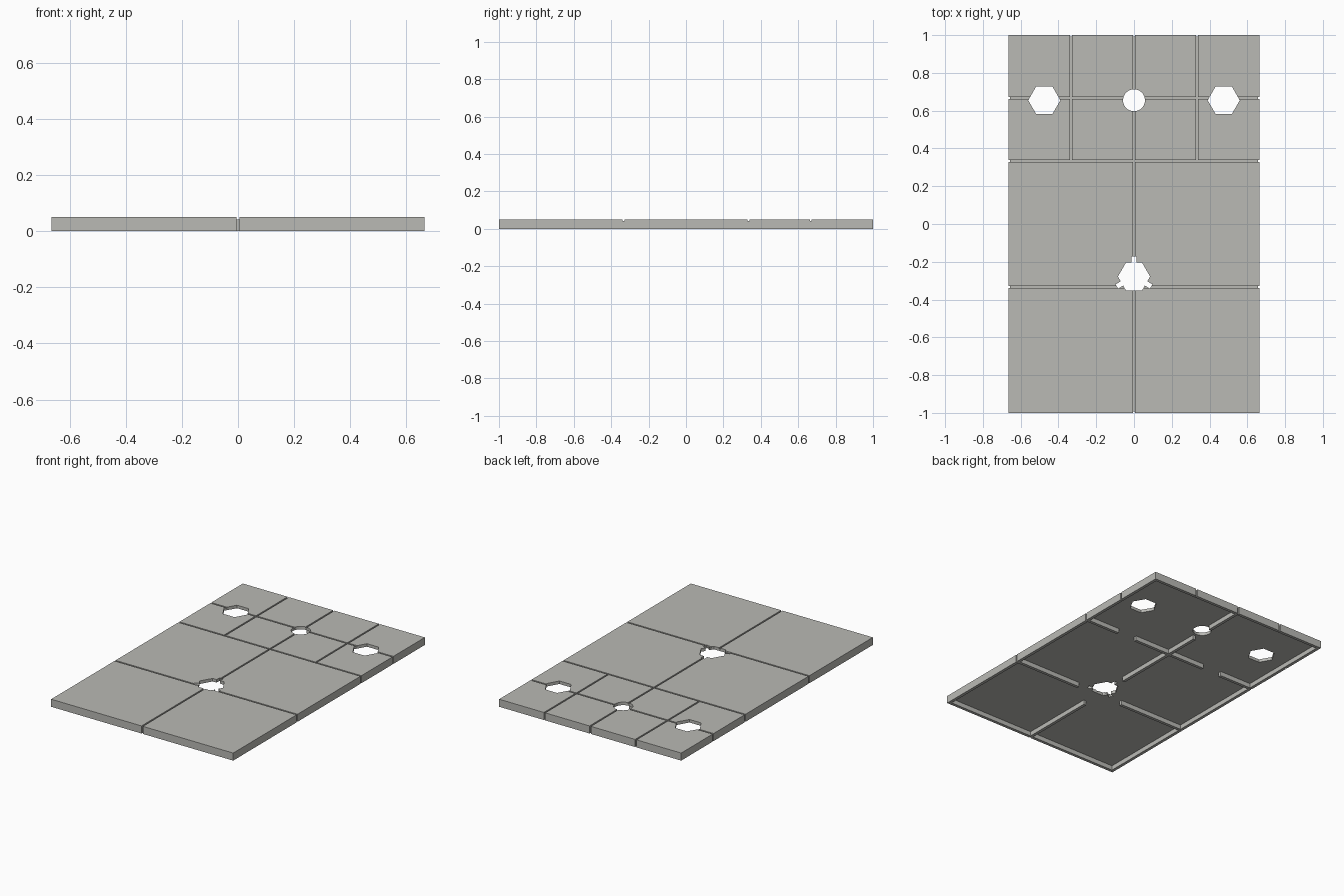
import bpy, bmesh, math
from mathutils import Matrix, Vector

if "Cube" in bpy.data.objects:
    bpy.data.objects.remove(bpy.data.objects["Cube"], do_unlink=True)

W, L, H = 0.665, 1.0, 0.05     # half width, half length, height
WALL, SKIN = 0.02, 0.03        # rim thickness, underside level of the top plate
GROOVE, DEPTH = 0.01, 0.008

grey = bpy.data.materials.new("stone grey")
grey.use_nodes = True
colour = (0.49, 0.49, 0.46, 1)
grey.diffuse_color = colour
grey.node_tree.nodes["Principled BSDF"].inputs["Base Color"].default_value = colour


def add_box(bm, x0, x1, y0, y1, z0, z1):
    size = Vector((x1 - x0, y1 - y0, z1 - z0))
    mid = Vector((x0 + x1, y0 + y1, z0 + z1)) / 2
    bmesh.ops.create_cube(bm, size=1, matrix=Matrix.Translation(mid) @ Matrix.Diagonal(size).to_4x4())


def add_prism(bm, x, y, radius, sides):
    bmesh.ops.create_cone(bm, cap_ends=True, segments=sides, radius1=radius, radius2=radius,
                          depth=0.3, matrix=Matrix.Translation((x, y, 0))
                          @ Matrix.Rotation(math.pi / 2 if sides == 6 else 0, 4, "Z"))


def finish(bm, name):
    mesh = bpy.data.meshes.new(name)
    bm.to_mesh(mesh)
    bm.free()
    mesh.materials.append(grey)
    obj = bpy.data.objects.new(name, mesh)
    bpy.context.collection.objects.link(obj)
    return obj


def cut(target, bm):
    cutter = finish(bm, "cutter")
    cutter.hide_render = True
    mod = target.modifiers.new("cut", "BOOLEAN")
    mod.operation, mod.solver, mod.object = "DIFFERENCE", "EXACT", cutter
    bpy.context.view_layer.objects.active = target
    bpy.ops.object.modifier_apply(modifier=mod.name)
    bpy.data.objects.remove(cutter, do_unlink=True)


def hexagon(bm, x, y, radius):
    # Corners point along x
    bmesh.ops.create_cone(bm, cap_ends=True, segments=6, radius1=radius, radius2=radius, depth=0.3,
                          matrix=Matrix.Translation((x, y, 0)) @ Matrix.Rotation(CORNER, 4, "Z"))


# Find the turn that puts a hexagon corner on the x axis
probe = bmesh.new()
bmesh.ops.create_circle(probe, segments=6, radius=1)
probe.verts.ensure_lookup_table()
CORNER = -math.atan2(probe.verts[0].co.y, probe.verts[0].co.x)
probe.free()

# Slab, hollowed from below
bm = bmesh.new()
add_box(bm, -W, W, -L, L, 0, H)
slab = finish(bm, "floor_slab")
bm = bmesh.new()
add_box(bm, WALL - W, W - WALL, WALL - L, L - WALL, -0.1, SKIN)
cut(slab, bm)

# Tile joints across the top and down the sides
g = GROOVE / 2
third = L / 3


def joint(along_x, pos, start, end):
    """Rectangular groove over the top, with a slot in each side it reaches."""
    def strip(a0, a1, z0, z1):
        bm = bmesh.new()
        if along_x:
            add_box(bm, a0, a1, pos - g, pos + g, z0, z1)
        else:
            add_box(bm, pos - g, pos + g, a0, a1, z0, z1)
        cut(slab, bm)
    edge = W if along_x else L
    strip(start, end, H - DEPTH, H + 0.1)
    if start < -edge:
        strip(start, DEPTH - edge, -0.1, H + 0.1)
    if end > edge:
        strip(edge - DEPTH, end, -0.1, H + 0.1)


joint(False, 0, -L - 0.1, L + 0.1)
for y in (-third, third, 2 * third):
    joint(True, y, -W - 0.1, W + 0.1)
for x in (-third, third):
    joint(False, x, third, L + 0.1)

# Through holes
for side in (-1, 1):
    bm = bmesh.new()
    hexagon(bm, side * 0.475, 0.655, 0.085)
    cut(slab, bm)
bm = bmesh.new()
bmesh.ops.create_cone(bm, cap_ends=True, segments=40, radius1=0.058, radius2=0.058, depth=0.3,
                      matrix=Matrix.Translation((0, 0.655, 0)))
cut(slab, bm)
KEY_Y = -0.278
bm = bmesh.new()
hexagon(bm, 0, KEY_Y, 0.085)
cut(slab, bm)
# Three notches of the keyed hole
for angle in (90, 210, 330):
    bm = bmesh.new()
    add_box(bm, 0, 0.105, -0.013, 0.013, -0.15, 0.15)
    bm.transform(Matrix.Translation((0, KEY_Y, 0)) @ Matrix.Rotation(math.radians(angle), 4, "Z"))
    cut(slab, bm)

# Underside ribs, broken around the holes
r = WALL / 2
bm = bmesh.new()
for y0, y1 in ((-L + r, -0.47), (-0.1, third - r), (third + r, 0.58), (0.73, L - r)):
    add_box(bm, -r, r, y0, y1, 0.0005, SKIN + 0.002)
add_box(bm, -0.27, 0.27, third - r, third + r, 0.0005, SKIN + 0.002)
for side in (-1, 1):
    for y, inner in ((third, 0.41), (-third, 0.17)):
        x0, x1 = sorted((side * inner, side * (W - r)))
        add_box(bm, x0, x1, y - r, y + r, 0.0005, SKIN + 0.002)
finish(bm, "underside_ribs")
